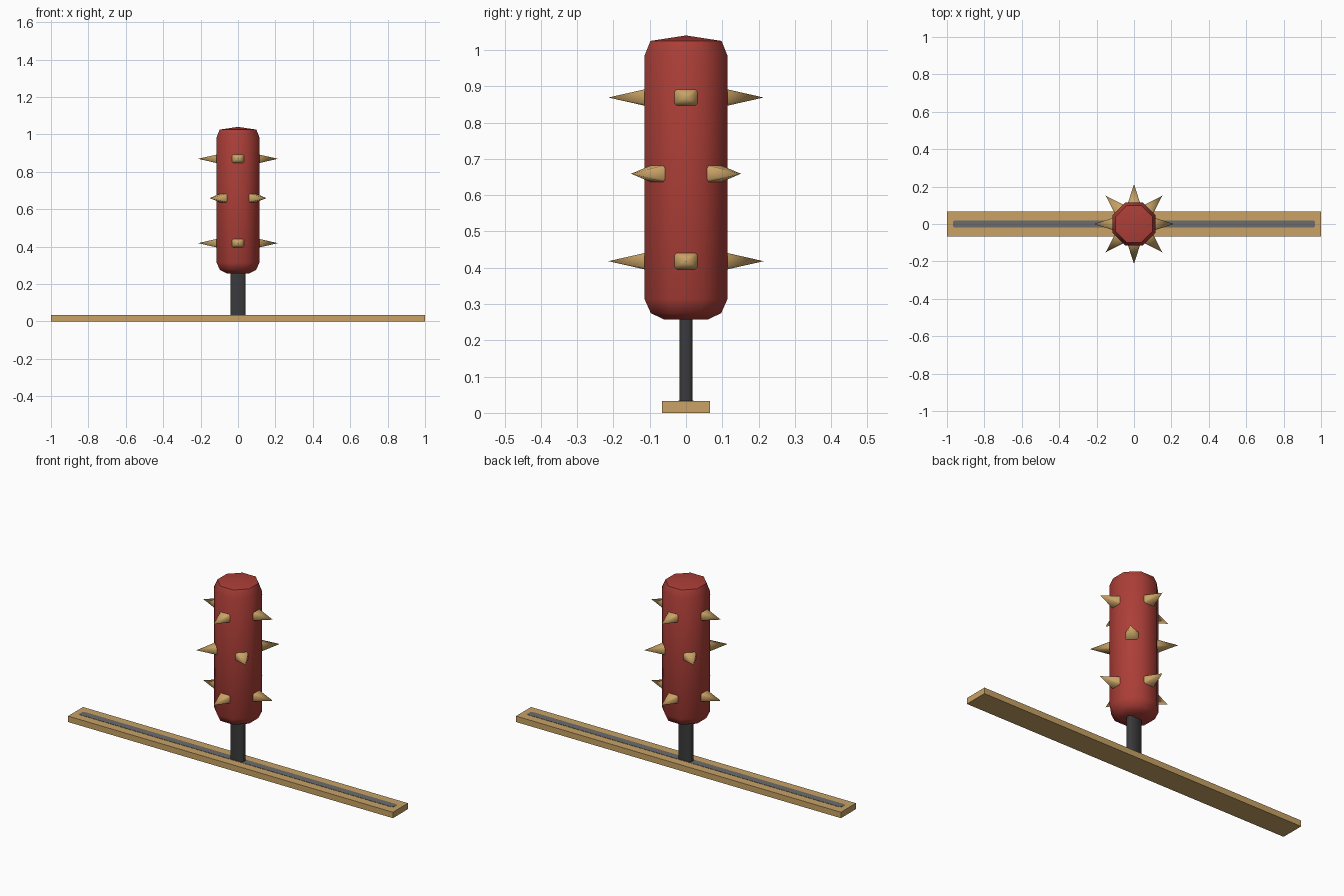
import bpy, bmesh, math
from mathutils import Matrix

if "Cube" in bpy.data.objects:
    bpy.data.objects.remove(bpy.data.objects["Cube"])


def material(name, rgb):
    m = bpy.data.materials.new(name)
    m.diffuse_color = (*rgb, 1)
    m.use_nodes = True
    m.node_tree.nodes["Principled BSDF"].inputs["Base Color"].default_value = m.diffuse_color
    return m


WOOD = material("light wood", (0.58, 0.36, 0.13))
RED = material("red", (0.41, 0.048, 0.038))
DARK = material("dark metal", (0.043, 0.043, 0.045))
GREY = material("slot grey", (0.15, 0.15, 0.155))


def chamfered(hx, hy, c):
    """Rectangle outline with cut corners."""
    return [(hx, -hy + c), (hx, hy - c), (hx - c, hy), (-hx + c, hy),
            (-hx, hy - c), (-hx, -hy + c), (-hx + c, -hy), (hx - c, -hy)]


def loft(name, rings, mat, tip=None, smooth=None):
    """Skin a stack of rings; close with an apex point or a flat cap."""
    bm = bmesh.new()
    loops = [[bm.verts.new(p) for p in ring] for ring in rings]
    n = len(loops[0])
    for a, b in zip(loops, loops[1:]):
        for i in range(n):
            j = (i + 1) % n
            bm.faces.new((a[i], a[j], b[j], b[i]))
    bm.faces.new(loops[0][::-1])
    if tip:
        t = bm.verts.new(tip)
        for i in range(n):
            bm.faces.new((loops[-1][i], loops[-1][(i + 1) % n], t))
    else:
        bm.faces.new(loops[-1])
    bmesh.ops.recalc_face_normals(bm, faces=bm.faces)
    me = bpy.data.meshes.new(name)
    bm.to_mesh(me)
    bm.free()
    me.materials.append(mat)
    ob = bpy.data.objects.new(name, me)
    bpy.context.collection.objects.link(ob)
    if smooth:
        bpy.ops.object.select_all(action='DESELECT')
        ob.select_set(True)
        bpy.context.view_layer.objects.active = ob
        bpy.ops.object.shade_smooth_by_angle(angle=math.radians(smooth))
    return ob


def prism(name, outline, z0, z1, mat, smooth=None):
    return loft(name, [[(x, y, z) for x, y in outline] for z in (z0, z1)], mat, smooth=smooth)


# Floor rail with its slot strip
prism("base_rail", [(1, -.066), (1, .066), (-1, .066), (-1, -.066)], 0, 0.033, WOOD)
prism("rail_slot", chamfered(0.967, 0.02, 0.008), 0.030, 0.0345, GREY)

# Flat post carrying the log
prism("post", chamfered(0.04, 0.018, 0.008), 0.02, 0.30, DARK, smooth=50)

# Eight-sided log with rounded ends and a shallow peak (apothem, height)
profile = [(0.060, 0.257), (0.097, 0.275), (0.114, 0.313),
           (0.114, 0.985), (0.098, 1.025)]
angles = [math.radians(22.5 + 45 * i) for i in range(8)]
k = 1 / math.cos(math.radians(22.5))
loft("spiked_log", [[(r * k * math.cos(a), r * k * math.sin(a), z) for a in angles]
                    for r, z in profile], RED, tip=(0, 0, 1.04), smooth=50)

# Three rows of spikes, the middle row turned by 45 degrees
BASE, TIP = 0.10, 0.214
grow = (TIP - BASE) / (TIP - 0.114)
for row, (z, turn) in enumerate([(0.418, 0), (0.659, 45), (0.869, 0)]):
    for i in range(4):
        outline = chamfered(0.032 * grow, 0.0225 * grow, 0.008)
        ob = loft(f"spike_{row + 1}_{i + 1}", [[(BASE, u, v) for u, v in outline]],
                  WOOD, tip=(TIP, 0, 0), smooth=60)
        ob.data.transform(Matrix.Translation((0, 0, z)) @
                          Matrix.Rotation(math.radians(turn + 90 * i), 4, 'Z'))
